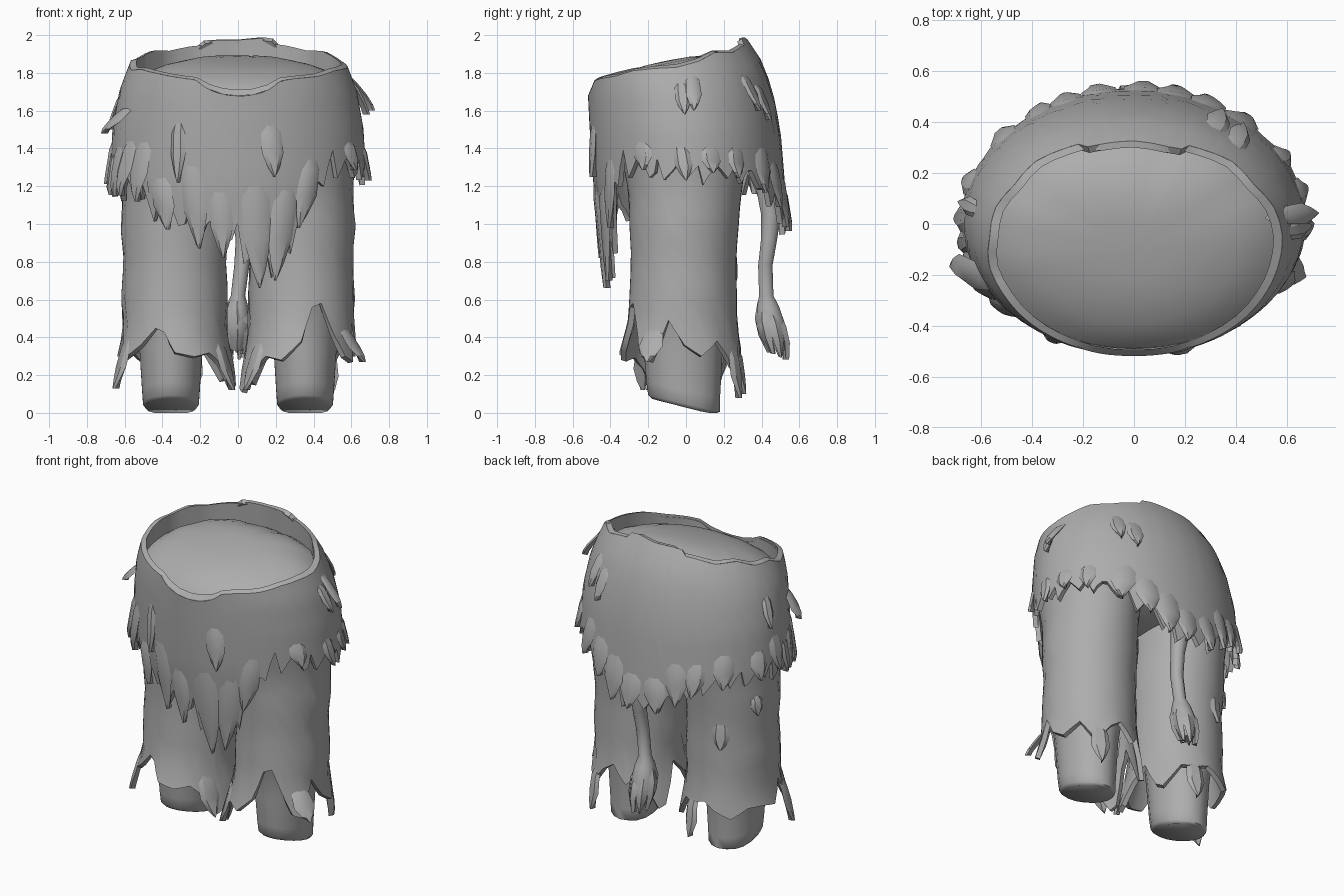
import bpy, bmesh, math, random
from mathutils import Vector

if "Cube" in bpy.data.objects:
    bpy.data.objects.remove(bpy.data.objects["Cube"])

random.seed(4)
mat = bpy.data.materials.new("fur grey")
mat.diffuse_color = (0.42, 0.42, 0.42, 1)
mat.use_nodes = True
mat.node_tree.nodes["Principled BSDF"].inputs["Base Color"].default_value = mat.diffuse_color


def finish(name, bm, thick=0.0, angle=35):
    bmesh.ops.recalc_face_normals(bm, faces=bm.faces)
    me = bpy.data.meshes.new(name)
    bm.to_mesh(me)
    bm.free()
    ob = bpy.data.objects.new(name, me)
    bpy.context.collection.objects.link(ob)
    me.materials.append(mat)
    bpy.ops.object.select_all(action='DESELECT')
    ob.select_set(True)
    bpy.context.view_layer.objects.active = ob
    if thick:
        m = ob.modifiers.new("thickness", 'SOLIDIFY')
        m.thickness, m.offset = thick, -1
        bpy.ops.object.modifier_apply(modifier=m.name)
    bpy.ops.object.shade_smooth_by_angle(angle=math.radians(angle))
    return ob


def lerp_table(table, k):
    if k <= table[0][0]:
        return table[0][1:]
    for a, b in zip(table, table[1:]):
        if k <= b[0]:
            t = (k - a[0]) / (b[0] - a[0])
            return [p + (q - p) * t for p, q in zip(a[1:], b[1:])]
    return table[-1][1:]


# Oval wall profiles: height, half width, front y, back y. Angle 0 is the front.
WAIST = [(0.6, .58, -.41, .50), (1.0, .63, -.46, .535), (1.2, .68, -.49, .525),
         (1.5, .665, -.51, .50), (1.7, .63, -.52, .46), (1.85, .575, -.515, .41),
         (2.0, .50, -.47, .31)]
LEG = [(0.1, .345, -.40, .32), (0.3, .305, -.36, .30), (0.45, .27, -.31, .27), (0.6, .285, -.30, .27),
       (0.82, .27, -.29, .265), (1.0, .29, -.30, .28), (1.15, .27, -.30, .29),
       (1.45, .30, -.36, .34)]


def wall(table, cx, deg, z, out=0.0):
    rx, yf, yb = lerp_table(table, z)
    a = math.radians(deg)
    return Vector((cx + (rx + out) * math.sin(a),
                   (yf + yb) / 2 - ((yb - yf) / 2 + out) * math.cos(a), z))


def skin(bm, rings):
    """Join equal rows of vertices with quads."""
    for r, s in zip(rings, rings[1:]):
        n = len(r)
        for i in range(n):
            j = (i + 1) % n
            bm.faces.new((r[i], r[j], s[j], s[i]))


def ragged_shell(name, table, cx, hem, top, rows, thick):
    """Oval wall whose lower edge follows the (angle, height) hem."""
    bm = bmesh.new()
    rings = []
    for k in range(rows + 1):
        t = k / rows
        rings.append([bm.verts.new(wall(table, cx, d, top(d) * (1 - t) + z * t)) for d, z in hem])
    skin(bm, rings)
    return finish(name, bm, thick)


def lock(bm, table, cx, deg, z1, z0, width, out=0.04, lean=0.0):
    """Pointed tuft of fur rising out of a wall and lifting towards its tip."""
    rings = []
    for t, w, lift in ((0, .55, -.2), (.3, .9, .15), (.62, .95, .6), (.85, .5, .9), (1, .06, 1)):
        z = z1 + (z0 - z1) * t
        d = deg + lean * t
        half = math.degrees(width * w / 2 / (.6 if table is WAIST else .3))
        o = out * lift - (.02 if t == 0 else 0)
        rings.append([bm.verts.new(wall(table, cx, d + s * half, z, o + e))
                      for s, e in ((-1, -.005), (-.5, .008), (.5, .008), (1, -.005), (0, -.03))])
    skin(bm, rings)
    bm.faces.new(rings[0])
    bm.faces.new(rings[-1])


# Waist skirt: hem valleys and tips by angle
HEM = [(0, 1.02, .86), (10, .92, .67), (20, .92, .70), (30, 1.10, .92), (45, 1.38, 1.26),
       (60, 1.35, 1.24), (130, 1.30, 1.20), (150, 1.24, 1.08), (165, 1.14, .97),
       (180, 1.06, .90), (195, 1.14, .98), (220, 1.25, 1.10), (260, 1.30, 1.17),
       (300, 1.26, 1.13), (315, 1.20, 1.02), (330, 1.12, .95), (345, 1.05, .82), (360, 1.02, .86)]
hem = []
for i in range(120):
    valley, tip = lerp_table(HEM, i * 3)
    f = (0, 1, .65, .3)[i % 4] if i % 8 < 4 else (0, .35, .85, .5)[i % 4]
    hem.append((i * 3 + random.uniform(-.5, .5),
                valley + (tip - valley) * f + random.uniform(-.02, .02)))

# Waist edge jitter, one value every 15 degrees
JIT = [0] + [random.uniform(-.022, .022) for _ in range(23)]


def waist_top(d):
    d %= 360
    c = math.cos(math.radians(d))
    i = int(d // 15)
    j = JIT[i] + (JIT[(i + 1) % 24] - JIT[i]) * (d / 15 - i)
    return 1.87 + .22 * (-.1 - .42 * c) - max(0, c - .93) * 1.1 + j + (.03 if c < -.93 else 0)


ragged_shell("waist_skirt", WAIST, 0, hem, waist_top, 9, 0.03)

# Turned-in waist rim and the shallow cap inside it
bm = bmesh.new()
rings = []
for s, dz, follow in ((1, 0, 1), (.94, .012, .75), (.955, -.10, .2), (.85, -.055, 0), (.7, -.02, 0),
                      (.5, .01, 0), (.28, .022, 0), (.05, .025, 0)):
    ring = []
    for i in range(48):
        d = i * 7.5
        zt = waist_top(d)
        p = wall(WAIST, 0, d, zt)
        x, y = p.x * s, -.10 + (p.y + .10) * s
        plane = 1.86 + .2 * y
        ring.append(bm.verts.new((x, y, zt * follow + plane * (1 - follow) + dz)))
    rings.append(ring)
skin(bm, rings)
bm.faces.new(rings[-1])
finish("waist_rim_and_cap", bm)

# Underside closing the skirt above the legs
bm = bmesh.new()
rings = []
for s, z in ((.97, 1.44), (.7, 1.38), (.35, 1.30), (.05, 1.27)):
    rings.append([bm.verts.new((p.x * s, p.y * s, z))
                  for p in (wall(WAIST, 0, i * 10, 1.44) for i in range(36))])
skin(bm, rings)
bm.faces.new(rings[-1])
finish("skirt_underside", bm)

# Loose tufts on the skirt: angle, top, bottom, width, lift, lean
bm = bmesh.new()
for args in ((15, 1.58, 1.25, .11, .03, 1), (-29, 1.6, 1.22, .08, .025, 2),
             (-66, 1.64, 1.48, .17, .08, -8), (91, 1.78, 1.58, .10, .04, 0),
             (100, 1.82, 1.6, .10, .075, -4), (137, 1.83, 1.6, .10, .03, 4),
             (148, 1.78, 1.55, .10, .03, 2), (-100, 1.72, 1.5, .09, .03, 0),
             (-48, 1.5, 1.12, .13, .035, -3), (-58, 1.5, 1.15, .13, .04, -4),
             (-22, 1.4, .87, .13, .02, 3), (-9, 1.25, .82, .12, .02, 2),
             (7, 1.35, .66, .15, .02, 4), (24, 1.3, .70, .14, .02, -5),
             (37, 1.42, .98, .12, .02, -7), (-38, 1.3, .97, .13, .03, 3)):
    lock(bm, WAIST, 0, *args)
# Overlapping rows round the sides and back
for d in (62, 86, 104, 121, -70, -82, -94, -108, 143, 154, 166, 178, 190, 202, 215, 230):
    valley, tip = lerp_table(HEM, d % 360)
    lock(bm, WAIST, 0, d, valley + random.uniform(.1, .2), tip + random.uniform(.0, .06),
         random.uniform(.11, .15), .022, random.uniform(-4, 4))
finish("skirt_tufts", bm, angle=30)

# Trouser legs with ragged flared hems, and the feet stumps
LEG_HEM = [(0, .38), (12, .56), (22, .58), (38, .42), (50, .30), (62, .27), (75, .49), (93, .36),
           (110, .30), (128, .38), (148, .24), (165, .36), (180, .41), (198, .30), (214, .38),
           (232, .15), (240, .17), (258, .42), (272, .33), (285, .13), (293, .11), (308, .24),
           (322, .30), (340, .28)]
for side, label in ((1, "right"), (-1, "left")):
    cx = .335 * side
    drop = 0 if side > 0 else -.06
    pts = [((d * side) % 360, max(.08, z + drop * (2.2 if z > .5 else 1 if z > .3 else -.3)))
           for d, z in LEG_HEM]
    fine = []
    pts.sort()
    for (a, za), (b, zb) in zip(pts, pts[1:] + [(pts[0][0] + 360, pts[0][1])]):
        fine += [(a, za), ((a + b) / 2, (za + zb) / 2)]
    ragged_shell(label + "_trouser_leg", LEG, cx, fine, lambda d: 1.45, 9, 0.03)

    bm = bmesh.new()
    rings = []
    for z, rx, ry, cy in ((.64, .25, .265, -.015), (.5, .19, .225, -.01), (.35, .17, .21, -.015),
                          (.12, .155, .195, -.015), (.05, .15, .19, -.01), (.03, .135, .172, -.008)):
        tilt = .22 if z < .2 else 0
        rings.append([bm.verts.new((.355 * side + rx * math.sin(a), cy - ry * math.cos(a),
                                    max(0, z + tilt * .2 * math.cos(a))))
                      for a in (math.tau * i / 18 for i in range(18))])
    skin(bm, rings)
    bm.faces.new(rings[-1])
    finish(label + "_foot_stump", bm, angle=60)

# Tufts on the legs
bm = bmesh.new()
for cx, *args in ((-.335, 200, .90, .70, .13, .012, 0), (-.335, 245, 1.06, .92, .09, .015, 0),
                  (.335, 58, .48, .27, .13, .06, 6), (.335, -50, .42, .12, .12, .01, -8),
                  (-.335, 55, .42, .12, .12, .01, 8), (-.335, -62, .44, .13, .12, .01, -5),
                  (.335, 150, .38, .08, .11, .005, 4), (-.335, 160, .38, .10, .11, .005, 4)):
    lock(bm, LEG, cx, *args)
finish("leg_tufts", bm, angle=30)

# Tail: bent tube swelling into a brush
bm = bmesh.new()
rings = []
for x, y, z, rx, ry in ((.0, .42, 1.28, .09, .07), (.02, .45, 1.05, .055, .055), (.03, .44, .92, .042, .045),
                        (.02, .42, .78, .04, .04), (0, .425, .62, .038, .04), (-.005, .435, .56, .06, .062),
                        (-.01, .45, .46, .078, .082), (-.01, .465, .40, .07, .075), (-.01, .48, .33, .04, .05)):
    rings.append([bm.verts.new((x + rx * math.cos(a), y + ry * math.sin(a), z))
                  for a in (math.tau * i / 10 for i in range(10))])
skin(bm, rings)
bm.faces.new(rings[-1])
# Pointed locks round the brush
for i in range(7):
    a = math.tau * i / 7 + .3
    u = Vector((math.cos(a), math.sin(a), 0))
    v = Vector((-u.y, u.x, 0))
    rows = []
    for z, r, w in ((.57, .035, .02), (.48, .07, .034), (.39, .07, .03), (.30, .045, .006)):
        c = Vector((-.01, .43 + (.57 - z) * .22, z - .02 * math.sin(a)))
        rows.append([bm.verts.new(c + u * (r + e) + v * (w * s))
                     for s, e in ((-1, 0), (0, .016), (1, 0), (0, -.02))])
    skin(bm, rows)
    bm.faces.new(rows[0])
    bm.faces.new(rows[-1])
finish("tail", bm, angle=40)
